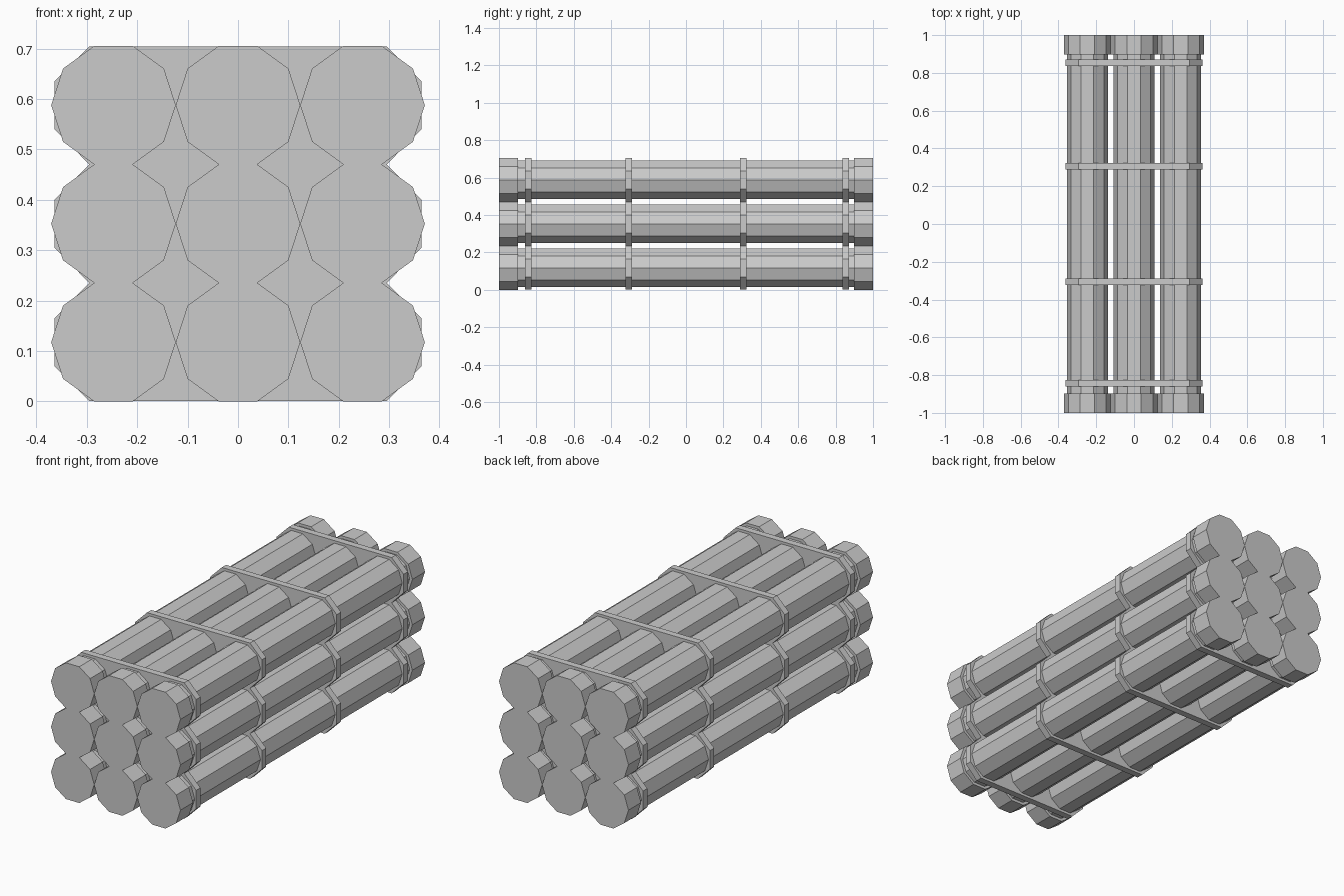
import bpy, bmesh
from math import cos, sin, radians

if "Cube" in bpy.data.objects:
    bpy.data.objects.remove(bpy.data.objects["Cube"])

CAP_R, TUBE_R = 0.1236, 0.1085
DX, DZ = 0.247, 0.2351          # spacing of columns and rows
Z0 = DZ / 2


def ngon(cx, cz, r, sides=10):
    return [(cx + r * cos(radians(360 * i / sides)),
             cz + r * sin(radians(360 * i / sides))) for i in range(sides)]


def prism(name, profile, y0, y1):
    """Extrude an x/z outline along y."""
    bm = bmesh.new()
    face = bm.faces.new([bm.verts.new((x, y0, z)) for x, z in profile])
    out = bmesh.ops.extrude_face_region(bm, geom=[face], use_keep_orig=True)
    moved = [g for g in out["geom"] if isinstance(g, bmesh.types.BMVert)]
    bmesh.ops.translate(bm, verts=moved, vec=(0, y1 - y0, 0))
    bmesh.ops.recalc_face_normals(bm, faces=bm.faces)
    mesh = bpy.data.meshes.new(name)
    bm.to_mesh(mesh)
    bm.free()
    obj = bpy.data.objects.new(name, mesh)
    bpy.context.collection.objects.link(obj)
    return obj


# nine ten-sided tubes with thicker end collars
for row in range(3):
    for col in range(3):
        x, z = (col - 1) * DX, Z0 + row * DZ
        prism("tube", ngon(x, z, TUBE_R), -0.9, 0.9)
        prism("front_collar", ngon(x, z, CAP_R), -1.0, -0.897)
        prism("back_collar", ngon(x, z, CAP_R), 0.897, 1.0)

# binding bands: flat top and bottom, sides follow each row as half octagons
H, C = 0.1165, 0.048
right = [(DX + C, Z0 - H)]
for row in range(3):
    z = Z0 + row * DZ
    right += [(DX + H, z - C), (DX + H, z + C),
              (DX + C, z + (DZ / 2 if row < 2 else H))]
outline = right + [(-x, z) for x, z in reversed(right)]
for y in (-0.844, -0.306, 0.306, 0.853):
    prism("band", outline, y - 0.0175, y + 0.0175)
